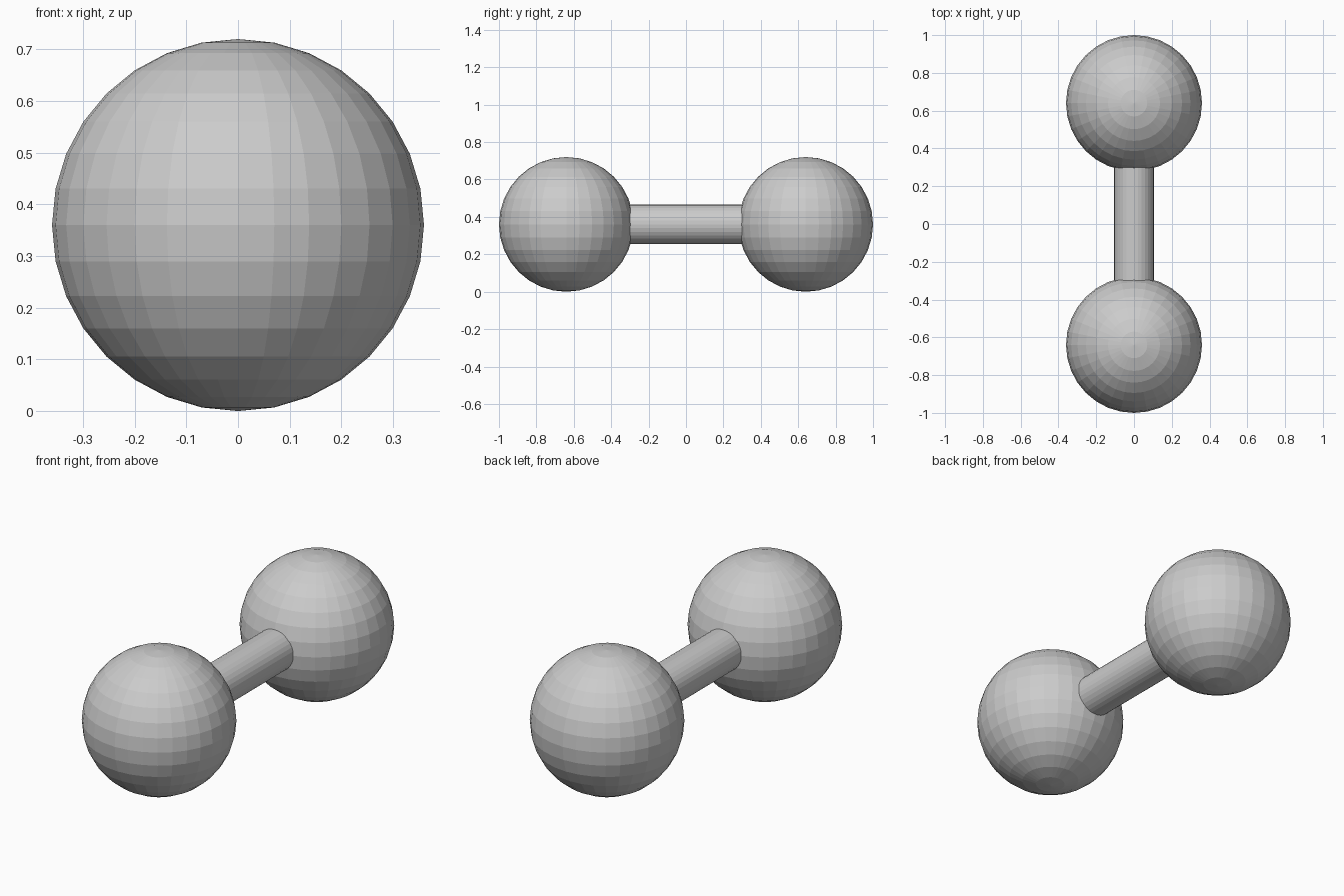
import bpy
from math import radians

if "Cube" in bpy.data.objects:
    bpy.data.objects.remove(bpy.data.objects["Cube"])

R = 0.36        # ball radius
OFFSET = 0.64   # ball centre distance from the middle
BAR_R = 0.105   # handle radius

# Two round weights, flat shaded, poles up
for name, side in (("front_weight", -1), ("back_weight", 1)):
    bpy.ops.mesh.primitive_uv_sphere_add(segments=32, ring_count=16, radius=R,
                                         location=(0, side * OFFSET, R))
    bpy.context.object.name = name

# Handle bar joining the weights, ends buried inside them
bpy.ops.mesh.primitive_cylinder_add(vertices=32, radius=BAR_R, depth=2 * OFFSET,
                                    location=(0, 0, R), rotation=(radians(90), 0, 0))
bpy.context.object.name = "handle_bar"
